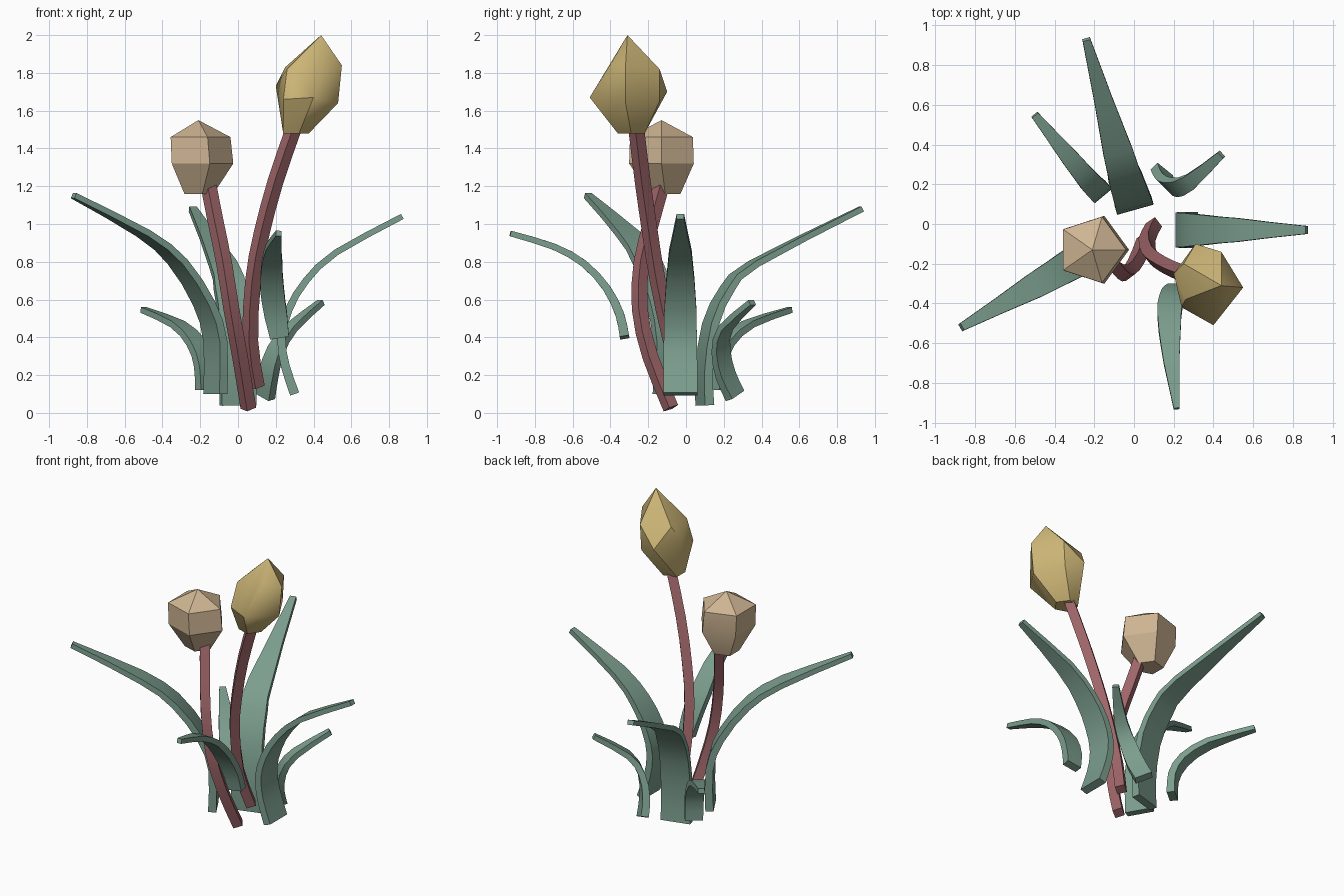
import bpy, bmesh, math
from mathutils import Vector

if "Cube" in bpy.data.objects:
    bpy.data.objects.remove(bpy.data.objects["Cube"])


def material(name, rgb):
    m = bpy.data.materials.new(name)
    m.diffuse_color = (*rgb, 1)
    m.use_nodes = True
    m.node_tree.nodes["Principled BSDF"].inputs["Base Color"].default_value = m.diffuse_color
    return m


GREEN = material("leaf_green", (0.20, 0.34, 0.27))
ROSE = material("stem_rose", (0.34, 0.13, 0.14))
TAN = material("bud_tan", (0.62, 0.46, 0.29))
GOLD = material("bud_gold", (0.60, 0.46, 0.18))


def finish(name, bm, mat, angle=30):
    bmesh.ops.recalc_face_normals(bm, faces=bm.faces)
    me = bpy.data.meshes.new(name)
    bm.to_mesh(me)
    bm.free()
    ob = bpy.data.objects.new(name, me)
    bpy.context.collection.objects.link(ob)
    me.materials.append(mat)
    bpy.ops.object.select_all(action='DESELECT')
    ob.select_set(True)
    bpy.context.view_layer.objects.active = ob
    bpy.ops.object.shade_smooth_by_angle(angle=math.radians(angle))


def refine(pts):
    """Insert a Catmull-Rom midpoint in every span."""
    p = [2 * pts[0] - pts[1]] + pts + [2 * pts[-1] - pts[-2]]
    out = []
    for i in range(1, len(p) - 2):
        out += [p[i], (9 * (p[i] + p[i + 1]) - p[i - 1] - p[i + 2]) / 16]
    return out + [pts[-1]]


def sweep(name, path, side, widths, thick, mat):
    """Sweep a rectangular section along a path; widths/thick run base to tip."""
    pts = refine([Vector(p) for p in path])
    n = len(pts) - 1
    bm = bmesh.new()
    rings = []
    for i, p in enumerate(pts):
        t = (pts[min(i + 1, n)] - pts[max(i - 1, 0)]).normalized()
        s = Vector((*side, 0))
        s = (s - t * s.dot(t)).normalized()
        u = t.cross(s)
        f = i / n * (len(widths) - 1)
        k = min(int(f), len(widths) - 2)
        w = (widths[k] + (widths[k + 1] - widths[k]) * (f - k)) / 2
        h = (thick[0] + (thick[1] - thick[0]) * i / n) / 2
        rings.append([bm.verts.new(p + s * a * w + u * b * h)
                      for a, b in ((-1, -1), (1, -1), (1, 1), (-1, 1))])
    for a, b in zip(rings, rings[1:]):
        for j in range(4):
            k = (j + 1) % 4
            bm.faces.new((a[j], a[k], b[k], b[j]))
    bm.faces.new(rings[0])
    bm.faces.new(rings[-1])
    finish(name, bm, mat)


def ring(c, r, start=0):
    return [(c[0] + r * math.cos(math.radians(start + 72 * i)),
             c[1] + r * math.sin(math.radians(start + 72 * i)), c[2]) for i in range(5)]


def bud(name, points, mat, angle):
    bm = bmesh.new()
    for p in points:
        bm.verts.new(p)
    res = bmesh.ops.convex_hull(bm, input=bm.verts)
    loose = [v for v in bm.verts if not v.link_faces]
    bmesh.ops.delete(bm, geom=loose, context='VERTS')
    bmesh.ops.dissolve_limit(bm, angle_limit=0.03, verts=bm.verts, edges=bm.edges)
    finish(name, bm, mat, angle)


# Leaves: path, sideways direction, widths from base to tip
T = (0.05, 0.03)
sweep("right_leaf", [(.30, -.03, .10), (.25, -.03, .25), (.23, -.03, .40), (.27, -.03, .55),
                     (.36, -.03, .70), (.52, -.03, .85), (.87, -.03, 1.04)],
      (0, 1), (.18, .18, .175, .17, .15, .12, .04), T, GREEN)
sweep("back_leaf", [(0, .10, .04), (0, .095, .22), (-.01, .13, .47), (-.04, .22, .66),
                    (-.08, .36, .79), (-.24, .93, 1.08)],
      (.96, .27), (.19, .19, .185, .175, .15, .04), T, GREEN)
sweep("back_left_leaf", [(-.17, .16, .12), (-.175, .165, .25), (-.22, .21, .37),
                         (-.32, .33, .47), (-.50, .55, .545)],
      (.77, .64), (.11, .115, .11, .09, .04), T, GREEN)
sweep("back_right_leaf", [(.14, .26, .09), (.16, .21, .20), (.20, .185, .33),
                          (.28, .21, .45), (.44, .35, .585)],
      (.7, -.7), (.11, .11, .10, .08, .04), T, GREEN)
sweep("left_leaf", [(-.12, -.09, .10), (-.12, -.09, .38), (-.18, -.125, .58), (-.32, -.205, .80),
                    (-.50, -.31, .95), (-.87, -.52, 1.15)],
      (.5, -.87), (.17, .175, .17, .16, .13, .04), T, GREEN)
sweep("front_leaf", [(.22, -.325, .40), (.20, -.35, .52), (.18, -.42, .66), (.18, -.54, .79),
                     (.19, -.70, .88), (.215, -.93, .95)],
      (1, 0), (.10, .12, .125, .11, .08, .03), T, GREEN)

# Stems
sweep("short_stem", [(.055, -.08, .025), (.01, -.19, .30), (-.035, -.245, .55),
                     (-.075, -.235, .80), (-.12, -.18, 1.02), (-.155, -.13, 1.20)],
      (.8, .6), (.06, .06), (.06, .06), ROSE)
sweep("tall_stem", [(.10, -.005, .14), (.065, -.08, .38), (.08, -.15, .70), (.125, -.19, .95),
                    (.20, -.23, 1.23), (.30, -.265, 1.52)],
      (.8, .6), (.06, .06), (.06, .06), ROSE)

# Flower buds
bud("short_bud", ring((-.215, -.11, 1.16), .085) + ring((-.205, -.13, 1.32), .18)
    + ring((-.215, -.13, 1.46), .175) + [(-.21, -.13, 1.55)], TAN, 20)
bud("tall_bud", ring((.30, -.29, 1.48), .075)
    + [(.40, -.51, 1.67), (.53, -.32, 1.64), (.43, -.14, 1.65), (.31, -.10, 1.70),
       (.20, -.25, 1.73), (.24, -.42, 1.66), (.55, -.32, 1.84), (.46, -.39, 1.86),
       (.44, -.14, 1.82), (.25, -.20, 1.83), (.26, -.38, 1.82), (.44, -.31, 2.0)], GOLD, 35)
